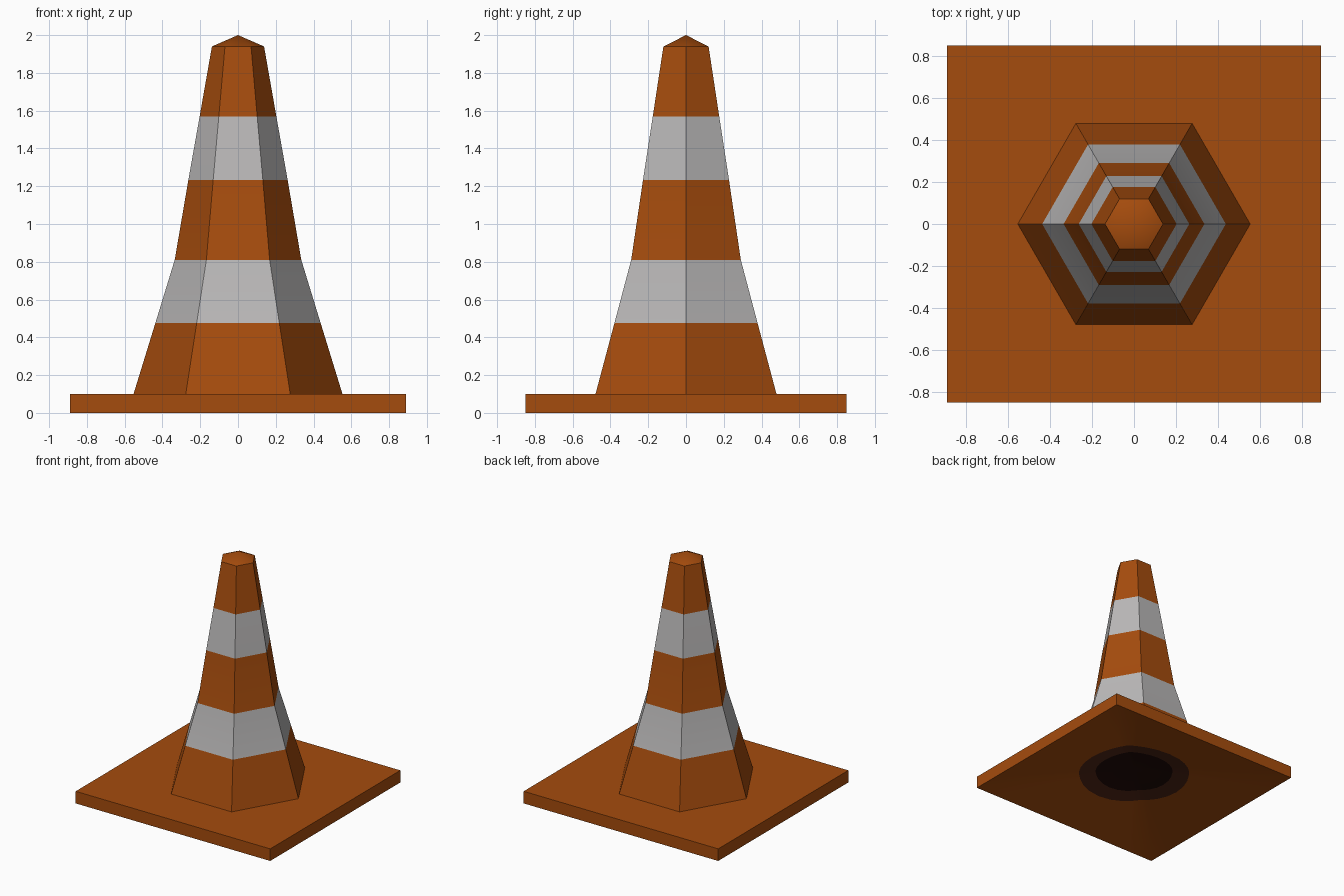
import bpy, bmesh, math

if "Cube" in bpy.data.objects:
    bpy.data.objects.remove(bpy.data.objects["Cube"])

def material(name, rgb):
    m = bpy.data.materials.new(name)
    m.diffuse_color = (*rgb, 1)
    m.use_nodes = True
    m.node_tree.nodes["Principled BSDF"].inputs["Base Color"].default_value = m.diffuse_color
    return m

orange = material("orange", (0.378, 0.072, 0.004))
grey = material("light grey", (0.49, 0.48, 0.48))
brown = material("dark brown", (0.08, 0.019, 0.008))
black = material("near black", (0.014, 0.003, 0.002))

HX, HY, TOP = 0.89, 0.85, 0.10   # base half sizes and height
DOME = 0.14                      # height of the hollow under the base

def finish(name, bm, mats):
    me = bpy.data.meshes.new(name)
    bm.to_mesh(me)
    bm.free()
    for m in mats:
        me.materials.append(m)
    ob = bpy.data.objects.new(name, me)
    bpy.context.collection.objects.link(ob)
    bpy.ops.object.select_all(action='DESELECT')
    ob.select_set(True)
    bpy.context.view_layer.objects.active = ob
    bpy.ops.object.shade_smooth_by_angle(angle=math.radians(30))
    return ob

def hexagon(bm, r, z):
    return [bm.verts.new((r * math.cos(i * math.pi / 3), r * math.sin(i * math.pi / 3), z))
            for i in range(6)]

# cone body, with rings cut at the stripe edges
profile = [(0.553, TOP), (0.437, 0.477), (0.335, 0.81),
           (0.263, 1.232), (0.203, 1.57), (0.138, 1.94)]
bm = bmesh.new()
rings = [hexagon(bm, r, z) for r, z in profile]
tip = bm.verts.new((0, 0, 2.0))
for k in range(len(rings) - 1):
    a, b = rings[k], rings[k + 1]
    for i in range(6):
        j = (i + 1) % 6
        f = bm.faces.new((a[i], a[j], b[j], b[i]))
        f.material_index = k % 2      # alternate orange and grey bands
for i in range(6):
    bm.faces.new((rings[-1][i], rings[-1][(i + 1) % 6], tip))
finish("cone_body", bm, [orange, grey])

# base rim and top, open where the cone stands
bm = bmesh.new()
corners = [(-HX, -HY), (HX, -HY), (HX, HY), (-HX, HY)]
low = [bm.verts.new((x, y, 0)) for x, y in corners]
up = [bm.verts.new((x, y, TOP)) for x, y in corners]
h = hexagon(bm, profile[0][0], TOP)
for i in range(4):
    j = (i + 1) % 4
    bm.faces.new((low[i], low[j], up[j], up[i]))
bm.faces.new((up[0], up[1], h[5], h[4]))
bm.faces.new((up[2], up[3], h[2], h[1]))
for c, d, k in ((1, 2, 0), (3, 0, 3)):
    bm.faces.new((up[c], up[d], h[(k + 1) % 6], h[k]))
    bm.faces.new((up[c], h[k], h[(k - 1) % 6]))
finish("base", bm, [orange])

# hollow underside: a shallow upward pyramid with round dark patches
bm = bmesh.new()
rim = []
for i in range(4):
    (x0, y0), (x1, y1) = corners[i], corners[(i + 1) % 4]
    rim += [(x0 + (x1 - x0) * t / 8, y0 + (y1 - y0) * t / 8) for t in range(8)]
n = len(rim)
loops = []
for radius in (None, 0.43, 0.30):
    loop = []
    for x, y in rim:
        s = 1 if radius is None else radius / math.hypot(x, y)
        loop.append(bm.verts.new((x * s, y * s, DOME * (1 - s))))
    loops.append(loop)
peak = bm.verts.new((0, 0, DOME))
for i in range(n):
    j = (i + 1) % n
    for k in range(2):
        f = bm.faces.new((loops[k][j], loops[k][i], loops[k + 1][i], loops[k + 1][j]))
        f.material_index = k
    f = bm.faces.new((loops[2][j], loops[2][i], peak))
    f.material_index = 2
finish("underside", bm, [orange, brown, black])
